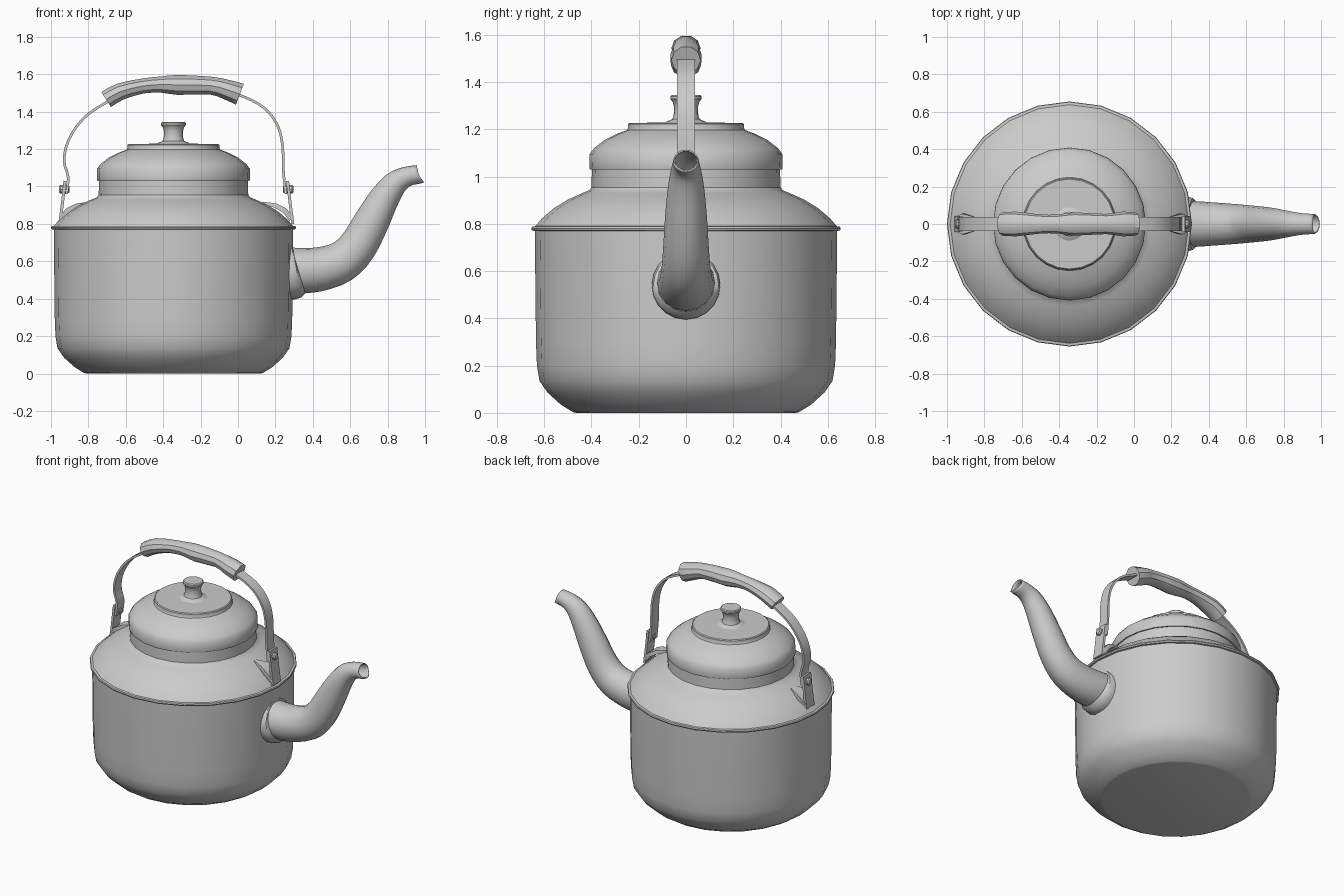
import bpy, bmesh
from math import sin, cos, pi, radians
from mathutils import Vector

CX = -0.345  # axis of the pot


def finish(name, bm, angle=35):
    bmesh.ops.recalc_face_normals(bm, faces=bm.faces[:])
    me = bpy.data.meshes.new(name)
    bm.to_mesh(me)
    bm.free()
    ob = bpy.data.objects.new(name, me)
    bpy.context.collection.objects.link(ob)
    bpy.ops.object.select_all(action='DESELECT')
    ob.select_set(True)
    bpy.context.view_layer.objects.active = ob
    bpy.ops.object.shade_smooth_by_angle(angle=radians(angle))
    return ob


def skin(bm, rings, closed):
    n = len(rings[0])
    for a, b in zip(rings, rings[1:]):
        for i in range(n):
            j = (i + 1) % n
            bm.faces.new((a[i], a[j], b[j], b[i]))
    if closed:
        bm.faces.new(rings[0])
        bm.faces.new(rings[-1])


def lathe(name, profile, sides=24, angle=35):
    """Revolve (radius, z) pairs about the pot axis, capped at both ends."""
    bm = bmesh.new()
    rings = [[bm.verts.new((CX + r * cos(2 * pi * i / sides), r * sin(2 * pi * i / sides), z))
              for i in range(sides)] for r, z in profile]
    skin(bm, rings, True)
    return finish(name, bm, angle)


def smooth_path(p, steps):
    """Catmull-Rom through path points of any dimension."""
    out = []
    for k in range(len(p) - 1):
        a, b, c, d = p[max(k - 1, 0)], p[k], p[k + 1], p[min(k + 2, len(p) - 1)]
        for s in range(steps):
            t = s / steps
            out.append([0.5 * (2 * q + (r - o) * t + (2 * o - 5 * q + 4 * r - u) * t * t
                               + (3 * q - o - 3 * r + u) * t ** 3)
                        for o, q, r, u in zip(a, b, c, d)])
    return out + [list(p[-1])]


def sweep(name, path, sides=0, closed=True):
    """Sweep along (x, z, half width in y, half thickness); sides=0 gives a flat bar."""
    if sides:
        sec = [(cos(2 * pi * i / sides), sin(2 * pi * i / sides)) for i in range(sides)]
    else:
        sec = [(1, 1), (-1, 1), (-1, -1), (1, -1)]
    bm = bmesh.new()
    rings = []
    for k, (x, z, hy, hn) in enumerate(path):
        p, q = path[max(k - 1, 0)], path[min(k + 1, len(path) - 1)]
        t = Vector((q[0] - p[0], q[1] - p[1])).normalized()
        rings.append([bm.verts.new((x - t.y * hn * v, hy * u, z + t.x * hn * v)) for u, v in sec])
    skin(bm, rings, closed)
    return finish(name, bm)


# Pot body with rolled rim, shoulder and neck
lathe("body", [(0.465, 0), (0.48, 0.004), (0.53, 0.035), (0.585, 0.085), (0.62, 0.135),
               (0.631, 0.20), (0.635, 0.30), (0.64, 0.77), (0.652, 0.772), (0.655, 0.78),
               (0.652, 0.788), (0.638, 0.79), (0.61, 0.823), (0.56, 0.866), (0.50, 0.903),
               (0.44, 0.93), (0.41, 0.942), (0.40, 0.955), (0.398, 1.04)])

# Lid with stepped crown
lathe("lid", [(0.39, 1.03), (0.407, 1.03), (0.409, 1.04), (0.408, 1.095), (0.39, 1.12),
              (0.345, 1.155), (0.29, 1.182), (0.25, 1.197), (0.246, 1.205), (0.246, 1.222),
              (0.24, 1.227), (0.10, 1.229), (0.02, 1.23)])

# Lid knob
lathe("knob", [(0.10, 1.222), (0.085, 1.232), (0.058, 1.243), (0.052, 1.26), (0.051, 1.295),
               (0.056, 1.315), (0.066, 1.328), (0.066, 1.34), (0.06, 1.345)], 16)

# Spout, open at the mouth with a drawn-out lower lip
spout = sweep("spout", smooth_path([
    (0.25, 0.55, 0.125, 0.125), (0.33, 0.55, 0.122, 0.122), (0.43, 0.557, 0.115, 0.118),
    (0.55, 0.595, 0.106, 0.111), (0.637, 0.677, 0.098, 0.103), (0.713, 0.81, 0.09, 0.095),
    (0.775, 0.925, 0.08, 0.082), (0.835, 1.01, 0.068, 0.068), (0.895, 1.05, 0.058, 0.055),
    (0.965, 1.068, 0.053, 0.047)], 3), 16, closed=False)
for v in spout.data.vertices:
    if v.co.x > 0.95 and v.co.z < 1.06:
        v.co.x += (1.06 - v.co.z) * 0.5
wall = spout.modifiers.new("wall", 'SOLIDIFY')
wall.thickness = 0.006
wall.offset = -1

# Collar where the spout meets the body
sweep("spout_collar", [(0.24, 0.54, 0.145, 0.145), (0.295, 0.54, 0.145, 0.145),
                       (0.315, 0.542, 0.138, 0.138), (0.325, 0.545, 0.122, 0.122)], 20)

# Bail handle strap
strap = [(-0.917, 0.96), (-0.908, 1.05), (-0.93, 1.14), (-0.905, 1.25), (-0.83, 1.36),
         (-0.72, 1.44), (-0.56, 1.52), (-0.35, 1.54), (-0.13, 1.53), (0.03, 1.48),
         (0.14, 1.42), (0.21, 1.33), (0.238, 1.22), (0.243, 1.08), (0.255, 0.96)]
sweep("handle_strap", smooth_path([(x, z, 0.038, 0.007) for x, z in strap], 3))

# Contoured hand grip
sweep("handle_grip", smooth_path([
    (-0.705, 1.465, 0.062, 0.05), (-0.63, 1.507, 0.066, 0.048), (-0.51, 1.537, 0.052, 0.042),
    (-0.41, 1.545, 0.05, 0.046), (-0.32, 1.543, 0.062, 0.056), (-0.15, 1.54, 0.054, 0.05),
    (-0.06, 1.518, 0.066, 0.056), (0.01, 1.493, 0.062, 0.063)], 2), 10)

# Lugs, their feet on the shoulder, and pivot rivets, on both sides
for side, flip in (("left", False), ("right", True)):
    def place(pts):
        return [(-0.66 - p[0] if flip else p[0],) + p[1:] for p in pts]
    sweep(side + "_lug", place([(-0.953, 0.80, 0.042, 0.008), (-0.94, 0.90, 0.042, 0.008),
                                (-0.925, 1.03, 0.042, 0.008)]))
    sweep(side + "_lug_foot", place([(-0.945, 0.825, 0.04, 0.014), (-0.91, 0.872, 0.055, 0.014),
                                     (-0.86, 0.898, 0.04, 0.012), (-0.79, 0.913, 0.01, 0.006)]))
    sweep(side + "_rivet", place([(-0.957, 0.985, 0.016, 0.016), (-0.95, 0.985, 0.024, 0.024),
                                  (-0.91, 0.985, 0.024, 0.024), (-0.90, 0.985, 0.016, 0.016)]), 10)
